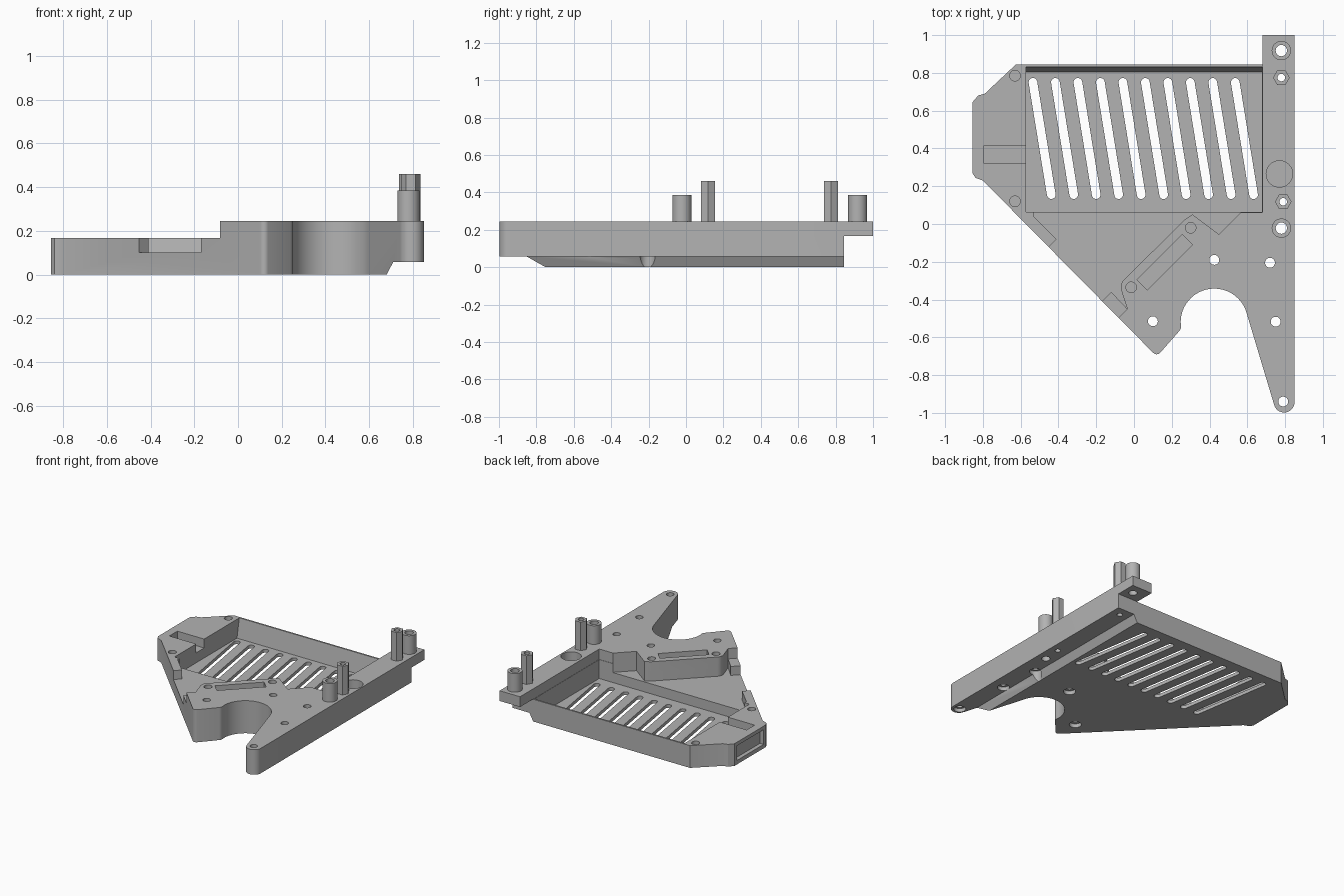
import bpy, bmesh, math
from mathutils import Vector

cube = bpy.data.objects.get("Cube")
if cube:
    bpy.data.objects.remove(cube, do_unlink=True)

grey = bpy.data.materials.new("matte_grey")
grey.use_nodes = True
grey.diffuse_color = (0.45, 0.45, 0.45, 1)
grey.node_tree.nodes["Principled BSDF"].inputs["Base Color"].default_value = grey.diffuse_color


def arc(cx, cy, r, start, end, n=10):
    """Points on an arc, angles in degrees."""
    angles = [math.radians(start + (end - start) * i / n) for i in range(n + 1)]
    return [(cx + r * math.cos(a), cy + r * math.sin(a)) for a in angles]


def circle(cx, cy, r, n=32, turn=0):
    return arc(cx, cy, r, turn, turn + 360, n)[:-1]


def rect(x0, x1, y0, y1):
    return [(x0, y0), (x1, y0), (x1, y1), (x0, y1)]


def capsule(a, b, r):
    """Round-ended slot from a to b."""
    t = math.degrees(math.atan2(b[1] - a[1], b[0] - a[0]))
    return arc(*a, r, t + 90, t + 270, 8) + arc(*b, r, t - 90, t + 90, 8)


def prism(name, outlines, z0, z1, axis="z"):
    """Extrude outlines along z, or (yz outlines) along x, or (xz outlines) along y."""
    place = {"z": lambda u, v, w: (u, v, w),
             "x": lambda u, v, w: (w, u, v),
             "y": lambda u, v, w: (u, w, v)}[axis]
    bm = bmesh.new()
    for pts in outlines:
        face = bm.faces.new([bm.verts.new(place(u, v, z0)) for u, v in pts])
        ext = bmesh.ops.extrude_face_region(bm, geom=[face])
        moved = [g for g in ext["geom"] if isinstance(g, bmesh.types.BMVert)]
        bmesh.ops.translate(bm, verts=moved, vec=Vector(place(0, 0, z1 - z0)))
    bmesh.ops.recalc_face_normals(bm, faces=bm.faces[:])
    mesh = bpy.data.meshes.new(name)
    bm.to_mesh(mesh)
    bm.free()
    mesh.materials.append(grey)
    obj = bpy.data.objects.new(name, mesh)
    bpy.context.collection.objects.link(obj)
    return obj


def combine(target, tool, operation="DIFFERENCE"):
    """Apply a boolean and remove the tool."""
    mod = target.modifiers.new("cut", "BOOLEAN")
    mod.operation, mod.solver, mod.object = operation, "EXACT", tool
    bpy.context.view_layer.objects.active = target
    bpy.ops.object.modifier_apply(modifier=mod.name)
    bpy.data.objects.remove(tool, do_unlink=True)


def cut(target, outlines, z0, z1, axis="z"):
    combine(target, prism("cutter", outlines, z0, z1, axis))


def smooth(obj):
    bpy.ops.object.select_all(action="DESELECT")
    obj.select_set(True)
    bpy.context.view_layer.objects.active = obj
    bpy.ops.object.shade_smooth_by_angle(angle=math.radians(30))


# Whole plate outline, with the round bay and the long finger
outline = [(-0.855, 0.27), (-0.84, 0.245), (-0.8, 0.23)]
outline += arc(0.12, -0.665, 0.025, 225, 315, 4)
outline += arc(0.21, -0.54, 0.04, 315, 360, 5)
outline += arc(0.425, -0.52, 0.178, 180, 17, 28)
outline += arc(0.795, -0.943, 0.055, 196, 360, 14)
outline += [(0.85, 0.845), (-0.625, 0.845), (-0.79, 0.69), (-0.825, 0.68), (-0.855, 0.645)]
body = prism("base_plate", [outline], 0, 0.245)

# Beam overhang at the back
combine(body, prism("overhang", [rect(0.68, 0.85, 0.8, 1)], 0.168, 0.245), "UNION")

# Edge of the raised block, from the diagonal side to the tray
block_edge = [(-0.035, -0.45), (-0.066, -0.355)] + arc(-0.015, -0.335, 0.055, 190, 135, 6)
block_edge += [(0.27, 0.025), (0.31, 0.05), (0.45, -0.055), (0.565, 0.06)]

# Lower the left part, then the side channel, then the sloped-back tray
cut(body, [[(-1, 1.1), (-1, -0.7), (-0.285, -0.7)] + block_edge + [(0.68, 0.06), (0.68, 1.1)]],
    0.167, 0.4)
cut(body, [[(-0.53, 0.1), (-0.53, 0.04), (-0.41, -0.08), (-0.51, -0.18), (-0.22, -0.46),
            (-0.12, -0.36)] + block_edge + [(0.565, 0.1)]], 0.1, 0.4)
cut(body, [[(0.063, 0.025), (0.805, 0.025), (0.835, 0.18), (0.835, 0.4), (0.063, 0.4)]],
    -0.572, 0.678, "x")

# Undercut below the beam
cut(body, [[(0.68, -0.1), (0.68, 0), (0.71, 0.057), (1, 0.057), (1, -0.1)]], -1.2, 1.2, "y")

# Slanted vent slots
cut(body, [capsule((-0.535 + 0.119 * i, 0.75), (-0.438 + 0.119 * i, 0.155), 0.023)
           for i in range(10)], -0.1, 0.1)

# Cable pocket and the window in the left end
cut(body, [rect(-0.795, -0.5, 0.32, 0.415)], 0.1, 0.4)
cut(body, [rect(0.3, 0.615, 0.03, 0.14)], -1, -0.825, "x")

# Diagonal slot in the raised block
d = math.sqrt(0.5)
cut(body, [[(0.163 + d * (u - v), -0.203 + d * (u + v))
            for u, v in rect(-0.17, 0.17, -0.038, 0.038)]], 0.1, 0.4)

# Through holes with counterbores below, blind screw holes, round beam pocket
holes = [(0.1, -0.515), (0.425, -0.19), (0.72, -0.205), (0.75, -0.517), (0.79, -0.94)]
cut(body, [circle(x, y, 0.026) for x, y in holes], -0.1, 0.4)
cut(body, [circle(x, y, 0.042) for x, y in holes], -0.1, 0.03)
cut(body, [circle(x, y, 0.042) for x, y in holes[2:]], -0.1, 0.085)
screws = [(-0.63, 0.785), (-0.63, 0.12), (0.3, -0.02), (-0.015, -0.335)]
cut(body, [circle(x, y, 0.028) for x, y in screws], 0.08, 0.4)
cut(body, [circle(0.77, 0.265, 0.07)], 0.14, 0.4)

# Round standoffs and hexagonal standoffs on the beam, bored right through
standoffs = [("back_round_standoff", 0.78, 0.918, 0.051, 0.385, 32, 0.03),
             ("front_round_standoff", 0.78, -0.022, 0.051, 0.385, 32, 0.03),
             ("back_hex_standoff", 0.78, 0.775, 0.044, 0.46, 6, 0.02),
             ("front_hex_standoff", 0.79, 0.118, 0.044, 0.46, 6, 0.02)]
for name, x, y, r, top, sides, bore in standoffs:
    post = prism(name, [circle(x, y, r, sides)], 0.24, top)
    cut(post, [circle(x, y, bore, 20)], 0, 1)
    cut(body, [circle(x, y, bore, 20)], -0.1, 0.4)
    smooth(post)
smooth(body)
